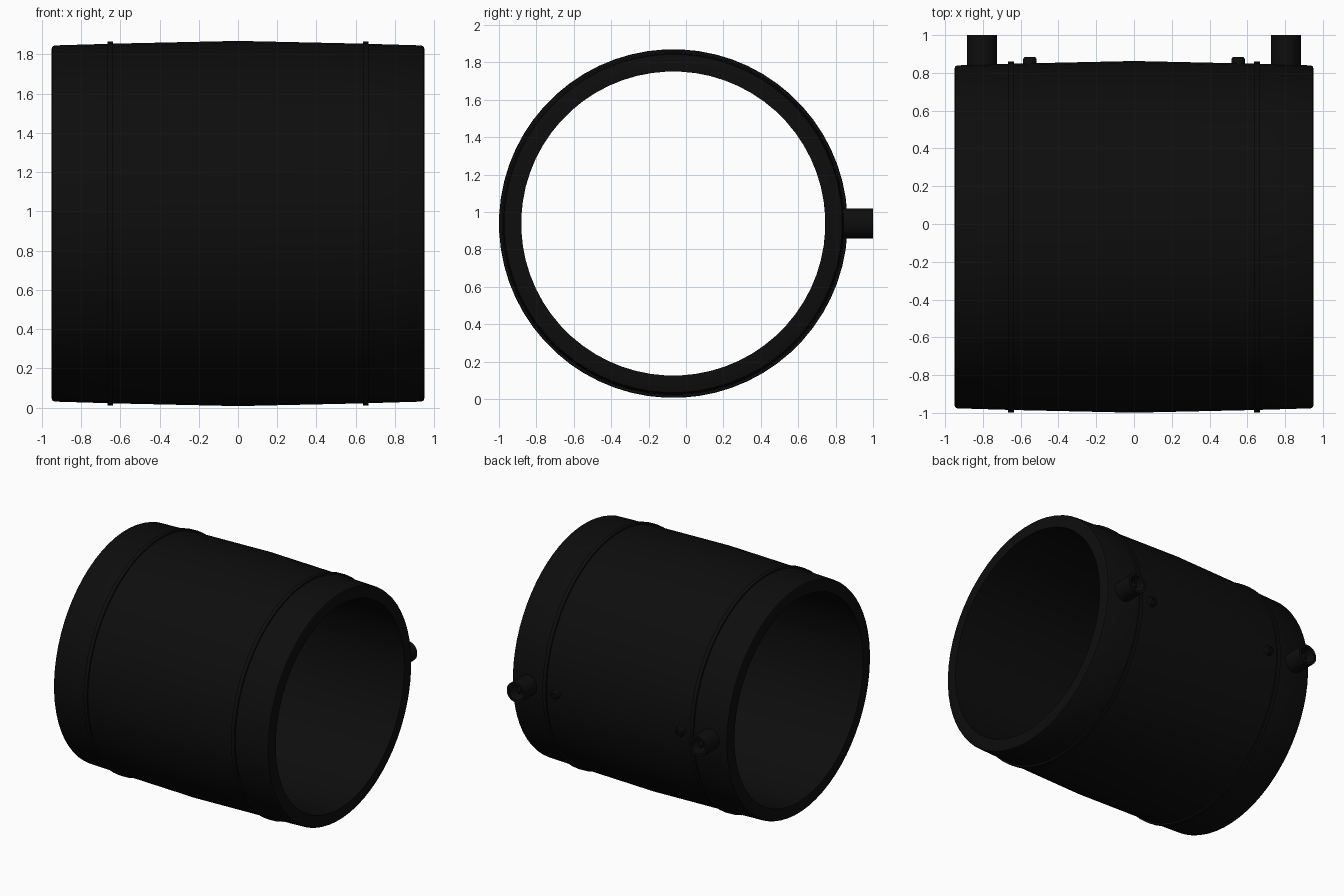
import bpy, bmesh, math
from mathutils import Matrix

if "Cube" in bpy.data.objects:
    bpy.data.objects.remove(bpy.data.objects["Cube"])

CY, CZ = -0.068, 0.938          # axis of the coupling (runs along x)

black = bpy.data.materials.new("black plastic")
black.diffuse_color = (0.004, 0.004, 0.004, 1)
black.use_nodes = True
black.node_tree.nodes["Principled BSDF"].inputs["Base Color"].default_value = black.diffuse_color


def lathe(name, profile, matrix, seg, angle=30):
    """Spin a closed (radius, height) profile about local z, then place it."""
    bm = bmesh.new()
    rings = []
    for i in range(seg):
        a = 2 * math.pi * (i + 0.5) / seg
        rings.append([bm.verts.new((r * math.cos(a), r * math.sin(a), h)) if r > 0 else None
                      for r, h in profile])
    n = len(profile)
    for i in range(seg):
        p, q = rings[i], rings[(i + 1) % seg]
        for j in range(n):
            k = (j + 1) % n
            bm.faces.new((p[j], q[j], q[k], p[k]))
    bmesh.ops.recalc_face_normals(bm, faces=bm.faces)
    me = bpy.data.meshes.new(name)
    bm.to_mesh(me)
    bm.free()
    me.materials.append(black)
    ob = bpy.data.objects.new(name, me)
    ob.matrix_world = matrix
    bpy.context.collection.objects.link(ob)
    bpy.ops.object.select_all(action='DESELECT')
    ob.select_set(True)
    bpy.context.view_layer.objects.active = ob
    bpy.ops.object.shade_smooth_by_angle(angle=math.radians(angle))
    return ob


along_x = Matrix.Translation((0, CY, CZ)) @ Matrix.Rotation(math.pi / 2, 4, 'Y')


def along_y(x):
    return Matrix.Translation((x, 0, CZ)) @ Matrix.Rotation(-math.pi / 2, 4, 'X')


# sleeve: rounded ends, two raised bands and a slightly swollen middle
half = [(0.813, 0.95), (0.893, 0.95), (0.904, 0.946), (0.909, 0.935),
        (0.917, 0.666), (0.930, 0.666), (0.930, 0.636), (0.918, 0.636)]
sleeve = half + [(0.932, 0.0)] + [(r, -h) for r, h in reversed(half)]
lathe("coupling_sleeve", sleeve, along_x, 64)

for side, s in (("left", -1), ("right", 1)):
    # hollow terminal socket with contact pin
    lathe(side + "_terminal_socket",
          [(0.08, 0.78), (0.08, 1.0), (0.06, 1.0), (0.06, 0.86), (0.001, 0.86), (0.001, 0.78)],
          along_y(s * 0.805), 32)
    lathe(side + "_contact_pin",
          [(0.024, 0.85), (0.024, 0.965), (0.016, 0.975), (0.001, 0.975), (0.001, 0.85)],
          along_y(s * 0.805), 20)
    # small fusion indicator ring
    lathe(side + "_indicator",
          [(0.036, 0.80), (0.036, 0.872), (0.032, 0.881), (0.024, 0.885), (0.018, 0.885),
           (0.018, 0.868), (0.001, 0.868), (0.001, 0.80)],
          along_y(s * 0.551), 24)
